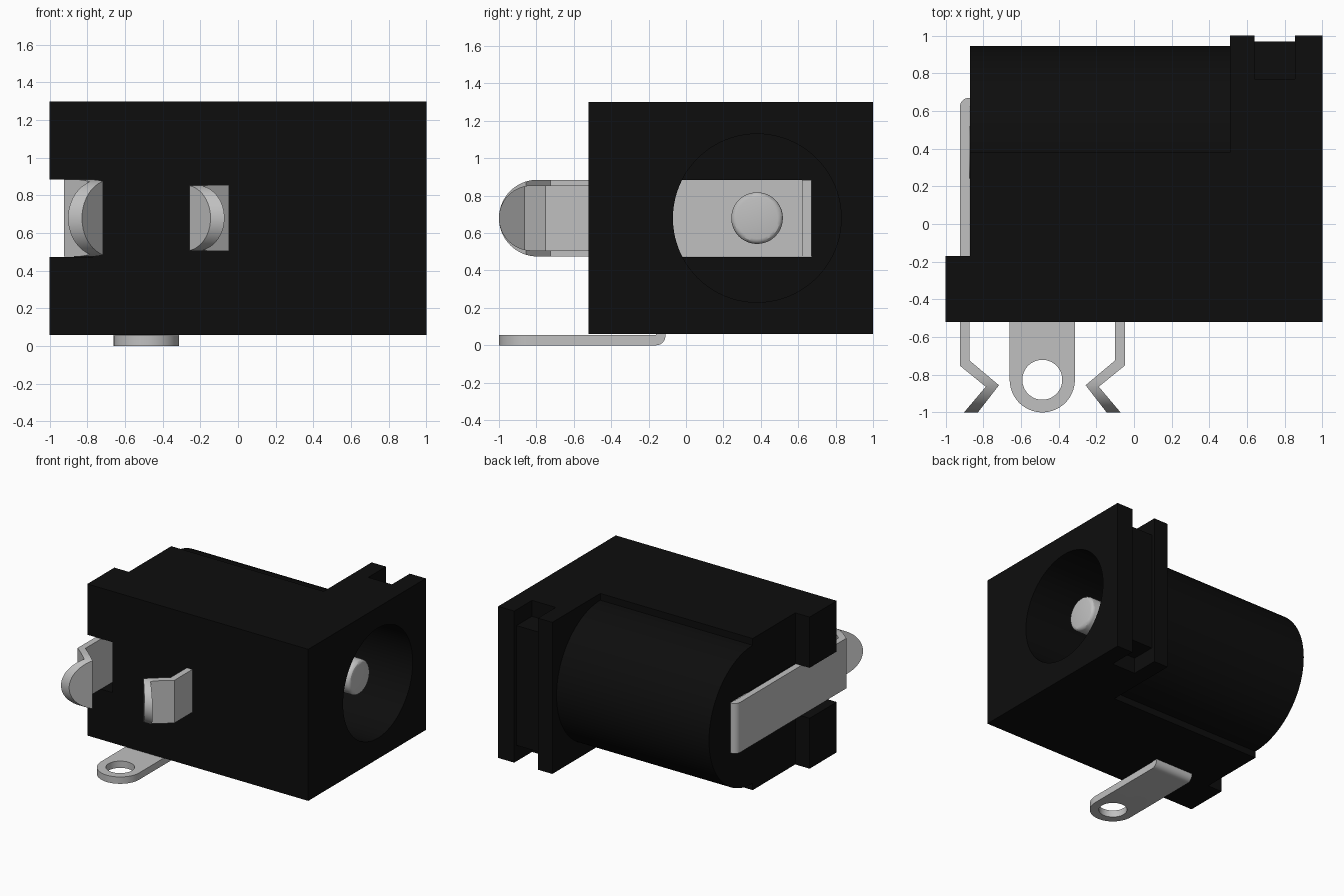
import bpy, bmesh, math

cube = bpy.data.objects.get("Cube")
if cube:
    bpy.data.objects.remove(cube, do_unlink=True)


def material(name, value, roughness):
    m = bpy.data.materials.new(name)
    m.use_nodes = True
    m.diffuse_color = (value, value, value, 1)
    bsdf = m.node_tree.nodes["Principled BSDF"]
    bsdf.inputs["Base Color"].default_value = (value, value, value, 1)
    bsdf.inputs["Roughness"].default_value = roughness
    return m


black = material("black_plastic", 0.004, 0.6)
silver = material("silver_metal", 0.53, 0.5)


def extrude(name, outline, axis, lo, hi, mat):
    """Extrude a 2D outline along x (y, z outline) or z (x, y outline)."""
    bm = bmesh.new()
    place = (lambda a, b, h: (h, a, b)) if axis == "x" else (lambda a, b, h: (a, b, h))
    face = bm.faces.new([bm.verts.new(place(a, b, lo)) for a, b in outline])
    moved = bmesh.ops.extrude_face_region(bm, geom=[face])["geom"]
    step = place(0, 0, hi - lo)
    bmesh.ops.translate(bm, vec=step, verts=[v for v in moved if isinstance(v, bmesh.types.BMVert)])
    bmesh.ops.recalc_face_normals(bm, faces=bm.faces)
    mesh = bpy.data.meshes.new(name)
    bm.to_mesh(mesh)
    bm.free()
    mesh.materials.append(mat)
    ob = bpy.data.objects.new(name, mesh)
    bpy.context.collection.objects.link(ob)
    return ob


def arc(cx, cy, r, start, end, n):
    return [(cx + r * math.cos(math.radians(start + (end - start) * i / n)),
             cy + r * math.sin(math.radians(start + (end - start) * i / n))) for i in range(n + 1)]


def circle(cx, cy, r, n=64):
    return arc(cx, cy, r, 0, 360, n)[:-1]


def rect(a0, a1, b0, b1):
    return [(a0, b0), (a1, b0), (a1, b1), (a0, b1)]


def activate(ob):
    bpy.ops.object.select_all(action="DESELECT")
    ob.select_set(True)
    bpy.context.view_layer.objects.active = ob


def combine(ob, other, operation):
    """Apply a boolean and discard the helper."""
    mod = ob.modifiers.new("cut", "BOOLEAN")
    mod.operation, mod.solver, mod.object = operation, "EXACT", other
    activate(ob)
    bpy.ops.object.modifier_apply(modifier=mod.name)
    bpy.data.objects.remove(other, do_unlink=True)


def finish(ob):
    activate(ob)
    bpy.ops.object.shade_smooth_by_angle(angle=math.radians(30))


BOTTOM, TOP = 0.06, 1.30
CY, CZ = 0.38, 0.68          # axis of the socket
LUG_X = -0.487               # centre of the bottom lug, mirror line of the tabs

# Housing: plan outline with rear ledge and notched flange, plus the barrel
plan = [(-1, -0.52), (1, -0.52), (1, 1), (0.855, 1), (0.855, 0.77), (0.64, 0.77),
        (0.64, 1), (0.51, 1), (0.51, CY), (-0.87, CY), (-0.87, -0.17), (-1, -0.17)]
housing = extrude("housing", plan, "z", BOTTOM, TOP, black)
combine(housing, extrude("barrel", circle(CY, CZ, 0.565, 96), "x", -0.87, 0.56, black), "UNION")
combine(housing, extrude("notch_key", rect(0.62, 0.875, 0.7, 0.97), "z", 0.19, 1.17, black), "UNION")

# Socket bore and the slot that holds the rear contact
combine(housing, extrude("bore", circle(CY, CZ, 0.45, 80), "x", -0.79, 1.2, black), "DIFFERENCE")
combine(housing, extrude("slot", rect(-0.6, 0.67, 0.472, 0.885), "x", -1.2, -0.77, black), "DIFFERENCE")
finish(housing)


# Bent solder tabs with a rounded tip
def tab(name, outline, r, back):
    ob = extrude(name, outline, "z", CZ - r, CZ + r, silver)
    tip = arc(-1 + r, CZ, r, 90, 270, 32) + [(back, CZ - r - 0.01), (back, CZ + r + 0.01)]
    combine(ob, extrude("tip", tip, "x", -1.2, 0.3, silver), "INTERSECT")
    finish(ob)
    return ob


bend_outer = [(-0.925, -0.752), (-0.787, -0.864), (-0.904, -1.002)]
bend_inner = [(-0.83, -1.002), (-0.717, -0.856), (-0.874, -0.724)]
rear_end = [(-0.874, 0.62), (-0.78, 0.62), (-0.78, 0.67)] + arc(-0.875, 0.62, 0.05, 90, 180, 8)
tab("rear_contact", bend_outer + bend_inner + rear_end, 0.205, 0.8)
side = bend_outer + bend_inner + [(-0.874, -0.3), (-0.925, -0.3)]
tab("spring_contact", [(2 * LUG_X - x, y) for x, y in side], 0.175, 0.8)

# Bottom lug: strip turned up into the housing, rounded front and eyelet
profile = [(-1.01, 0), (-0.16, 0)] + arc(-0.16, 0.05, 0.05, -80, 0, 8) + [(-0.11, 0.2), (-0.16, 0.2), (-0.16, 0.056), (-1.01, 0.056)]
lug = extrude("bottom_lug", profile, "x", LUG_X - 0.173, LUG_X + 0.173, silver)
shape = arc(LUG_X, -0.827, 0.173, 180, 360, 40) + [(LUG_X + 0.18, 0.1), (LUG_X - 0.18, 0.1)]
combine(lug, extrude("lug_shape", shape, "z", -0.1, 0.4, silver), "INTERSECT")
combine(lug, extrude("eyelet", circle(LUG_X, -0.827, 0.106, 48), "z", -0.1, 0.1, silver), "DIFFERENCE")
finish(lug)

# Centre pin with a rounded tip
pin = extrude("centre_pin", circle(CY, CZ, 0.138, 48), "x", -0.9, 0.84, silver)
bevel = pin.modifiers.new("round_tip", "BEVEL")
bevel.width, bevel.segments, bevel.limit_method = 0.028, 3, "ANGLE"
bevel.angle_limit = math.radians(60)
activate(pin)
bpy.ops.object.modifier_apply(modifier=bevel.name)
finish(pin)
